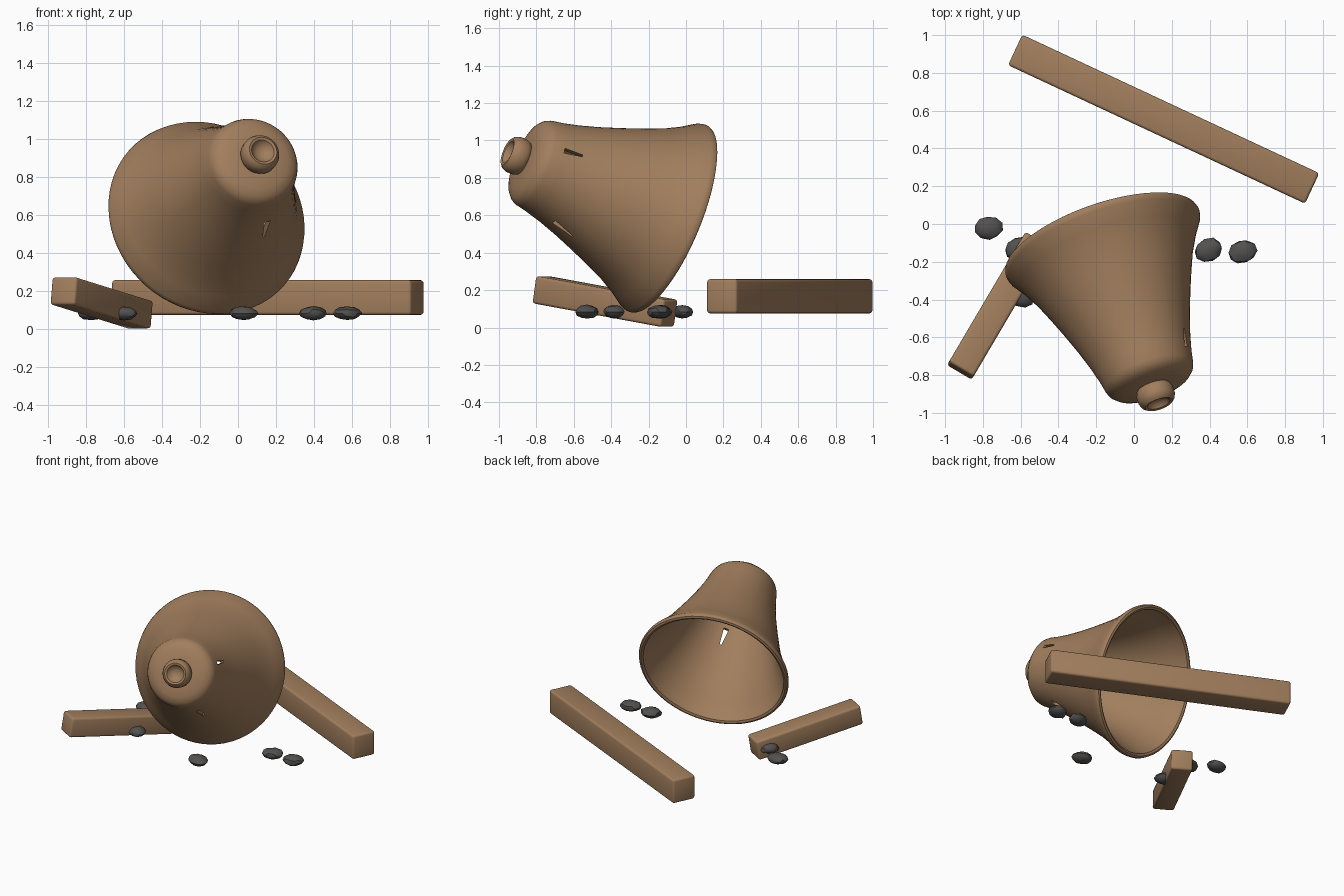
import bpy, bmesh, math, random
from mathutils import Vector, Matrix, Euler

old = bpy.data.objects.get("Cube")
if old:
    bpy.data.objects.remove(old, do_unlink=True)
random.seed(4)


def material(name, rgb):
    m = bpy.data.materials.new(name)
    m.use_nodes = True
    m.diffuse_color = (*rgb, 1)
    m.node_tree.nodes["Principled BSDF"].inputs["Base Color"].default_value = (*rgb, 1)
    return m


BROWN = material("warm brown", (0.36, 0.21, 0.11))
GREY = material("dark stone grey", (0.085, 0.082, 0.08))


def finish(name, bm, mat, matrix=Matrix(), angle=40):
    bmesh.ops.recalc_face_normals(bm, faces=bm.faces)
    mesh = bpy.data.meshes.new(name)
    bm.to_mesh(mesh)
    bm.free()
    mesh.materials.append(mat)
    ob = bpy.data.objects.new(name, mesh)
    bpy.context.collection.objects.link(ob)
    ob.matrix_world = matrix
    smooth(ob, angle)
    return ob


def smooth(ob, angle):
    bpy.ops.object.select_all(action="DESELECT")
    ob.select_set(True)
    bpy.context.view_layer.objects.active = ob
    bpy.ops.object.shade_smooth_by_angle(angle=math.radians(angle))


def revolve(profile, steps=64):
    bm = bmesh.new()
    verts = [bm.verts.new((r, 0, z)) for r, z in profile]
    edges = [bm.edges.new(pair) for pair in zip(verts, verts[1:])]
    bmesh.ops.spin(bm, geom=verts + edges, cent=(0, 0, 0), axis=(0, 0, 1),
                   angle=math.tau, steps=steps, use_duplicate=False)
    bmesh.ops.remove_doubles(bm, verts=bm.verts, dist=1e-4)
    return bm


# Tilted axis shared by the bell and its knob
rim_centre = Vector((-0.17, -0.09, 0.58))
axis = Vector((0.307, -0.879, 0.365)).normalized()
tilt = Matrix.Translation(rim_centre) @ axis.to_track_quat("Z", "Y").to_matrix().to_4x4()

# Hollow bell: rounded lip, flared side, domed crown, then the inside wall
outer = [(0.522, -0.008), (0.536, -0.002), (0.541, 0.012), (0.535, 0.035),
         (0.488, 0.11), (0.442, 0.2), (0.402, 0.3), (0.357, 0.42), (0.312, 0.55),
         (0.279, 0.66), (0.257, 0.75), (0.245, 0.815), (0.235, 0.84), (0.212, 0.863),
         (0.17, 0.88), (0.1, 0.887), (0, 0.888)]
inner = [(max(r - 0.03, 0), z - (0.03 if z > 0.84 else 0)) for r, z in outer[4:]]
bell = finish("bell", revolve(outer + inner[::-1] + [(0.503, 0.02), (0.507, 0), outer[0]]),
              BROWN, tilt)

# Knob with a dimpled end
finish("bell_knob", revolve([(0, 0.865), (0.065, 0.865), (0.09, 0.885), (0.101, 0.91),
                             (0.101, 0.945), (0.092, 0.97), (0.076, 0.984), (0.062, 0.98),
                             (0.05, 0.96), (0.025, 0.948), (0, 0.945)], 40), BROWN, tilt)


# Tapered cracks cut through the wall
def crack(name, point, length, width):
    point = Vector(point)
    radial = point - rim_centre
    radial = (radial - axis * radial.dot(axis)).normalized()
    along = (axis - radial * 0.33).normalized()
    side = radial.cross(along).normalized()
    basis = Matrix((along, side, along.cross(side))).transposed().to_4x4()
    bm = bmesh.new()
    bmesh.ops.create_cube(bm, size=1)
    for v in bm.verts:
        taper = 1 if v.co.x > 0 else 0.35
        v.co = (v.co.x * length, v.co.y * width * taper, v.co.z * 0.18)
    cutter = finish(name, bm, BROWN, Matrix.Translation(point) @ basis)
    cutter.hide_render = True
    cutter.hide_set(True)
    cut = bell.modifiers.new(name, "BOOLEAN")
    cut.operation = "DIFFERENCE"
    cut.solver = "EXACT"
    cut.object = cutter
    return cutter


cutters = [crack("front_crack_cutter", (0.15, -0.66, 0.52), 0.13, 0.036),
           crack("side_crack_cutter", (0.28, -0.6, 0.937), 0.1, 0.03)]

# Apply the cuts and remove the cutters
bpy.context.view_layer.update()
cut_mesh = bpy.data.meshes.new_from_object(bell.evaluated_get(bpy.context.evaluated_depsgraph_get()))
bell.modifiers.clear()
bell.data = cut_mesh
for c in cutters:
    bpy.data.objects.remove(c, do_unlink=True)
smooth(bell, 40)


# Wooden beams with rounded edges
def beam(name, size, location, pitch, turn):
    bm = bmesh.new()
    bmesh.ops.create_cube(bm, size=1)
    bmesh.ops.scale(bm, vec=size, verts=bm.verts)
    bmesh.ops.bevel(bm, geom=bm.edges[:], offset=0.016, segments=3, profile=0.5,
                    affect="EDGES")
    turn = Euler((0, math.radians(pitch), math.radians(turn))).to_matrix().to_4x4()
    finish(name, bm, BROWN, Matrix.Translation(location) @ turn, 35)


beam("long_beam", (1.735, 0.178, 0.183), (0.157, 0.555, 0.167), 0, -25)
beam("short_beam", (0.81, 0.152, 0.148), (-0.717, -0.433, 0.139), 9, 59.5)

# Flat pebbles scattered on the ground
spots = [(-0.77, -0.02), (-0.61, -0.13), (-0.6, -0.38), (0.03, -0.53),
         (0.395, -0.137), (0.575, -0.147)]
for i, (x, y) in enumerate(spots):
    bm = bmesh.new()
    bmesh.ops.create_icosphere(bm, subdivisions=2, radius=1)
    for v in bm.verts:
        v.co *= random.uniform(0.93, 1.05)
        v.co = (v.co.x * 0.077, v.co.y * 0.062, v.co.z * 0.037)
    turn = Matrix.Rotation(random.uniform(-0.4, 0.4), 4, "Z")
    finish(f"pebble_{i + 1}", bm, GREY, Matrix.Translation((x, y, 0.084)) @ turn, 30)
